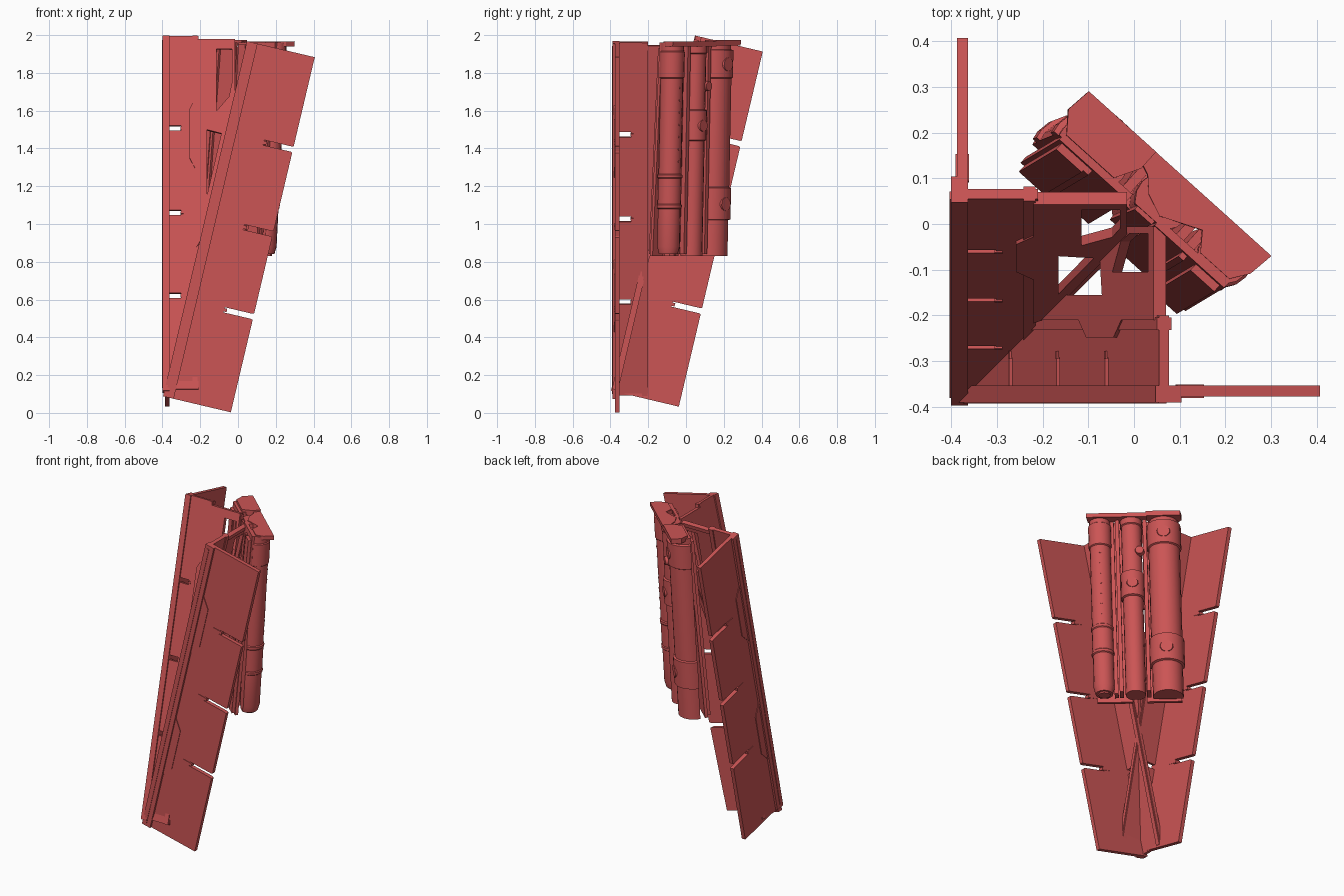
import bpy, bmesh, math
from mathutils import Matrix, Vector

if "Cube" in bpy.data.objects:
    bpy.data.objects.remove(bpy.data.objects["Cube"])

mat = bpy.data.materials.new("red_paint")
mat.diffuse_color = (0.6, 0.09, 0.09, 1)
mat.use_nodes = True
mat.node_tree.nodes["Principled BSDF"].inputs["Base Color"].default_value = mat.diffuse_color

# Folded panel frames: local axes are v (panel width), w (fold depth), u (length)
FRONT = Matrix(((.973, 0, .23, -.397), (0, 1, 0, -.39), (-.23, 0, .973, .088), (0, 0, 0, 1)))
SWAP = Matrix(((0, 1, 0, -.01), (1, 0, 0, 0), (0, 0, 1, .03), (0, 0, 0, 1)))
SIDES = (("front", FRONT), ("left", SWAP @ FRONT))


def pack_frame(lx, ly):
    """Local axes: lateral, outward, height; sheared so the ends stay level."""
    return Matrix(((.743, .669, lx, -1.96 * lx), (-.669, .743, ly, -1.96 * ly),
                   (0, 0, 1, 0), (0, 0, 0, 1)))


PACK = pack_frame(.05, .02)
BACKING = pack_frame(.075, .045)
SLOTS = (.52, .97, 1.43)


def finish(name, bm, frame, smooth=False):
    bm.transform(frame)
    bmesh.ops.recalc_face_normals(bm, faces=bm.faces[:])
    me = bpy.data.meshes.new(name)
    bm.to_mesh(me)
    bm.free()
    ob = bpy.data.objects.new(name, me)
    bpy.context.collection.objects.link(ob)
    me.materials.append(mat)
    if smooth:
        for p in me.polygons:
            p.use_smooth = True
        me.set_sharp_from_angle(angle=math.radians(32))
    return ob


def plate(name, frame, plane, lo, hi, outer, holes=()):
    """Extruded outline with holes; plane picks the two outline axes."""
    put = {"vu": lambda p, q: (p, lo, q), "wu": lambda p, q: (lo, p, q),
           "ao": lambda p, q: (p, q, lo)}[plane]
    axis = {"vu": (0, 1, 0), "wu": (1, 0, 0), "ao": (0, 0, 1)}[plane]
    bm = bmesh.new()
    for ring in (outer, *holes):
        vs = [bm.verts.new(put(*p)) for p in ring]
        for i, v in enumerate(vs):
            bm.edges.new((vs[i - 1], v))
    bmesh.ops.triangle_fill(bm, use_beauty=True, edges=bm.edges[:], normal=axis)
    res = bmesh.ops.extrude_face_region(bm, geom=bm.faces[:])
    top = [g for g in res["geom"] if isinstance(g, bmesh.types.BMVert)]
    bmesh.ops.translate(bm, verts=top, vec=Vector(axis) * (hi - lo))
    return finish(name, bm, frame)


def box(name, frame, x, y, z):
    bm = bmesh.new()
    bmesh.ops.create_cube(bm, size=1)
    for v in bm.verts:
        v.co = [r[0] if c < 0 else r[1] for c, r in zip(v.co, (x, y, z))]
    return finish(name, bm, frame)


def lathe(name, a, n, rings, sides=20, cut=.035):
    """Upright tube of (height, radius) rings, cut flat on the inner side."""
    bm = bmesh.new()
    loops = [[bm.verts.new((a + r * math.cos(t * math.tau / sides),
                            n + r * math.sin(t * math.tau / sides), z))
              for t in range(sides)] for z, r in rings]
    for lo, hi in zip(loops, loops[1:]):
        for i in range(sides):
            bm.faces.new((lo[i - 1], lo[i], hi[i], hi[i - 1]))
    bm.faces.new(loops[0])
    bm.faces.new(loops[-1])
    bmesh.ops.bisect_plane(bm, geom=bm.verts[:] + bm.edges[:] + bm.faces[:],
                           plane_co=(0, cut, 0), plane_no=(0, 1, 0), clear_inner=True)
    rim = [e for e in bm.edges if e.is_boundary]
    if rim:
        bmesh.ops.edgenet_fill(bm, edges=rim)
    return finish(name, bm, PACK, True)


def port(name, a, n, z, r, depth):
    """Round hatch facing outward."""
    bm = bmesh.new()
    bmesh.ops.create_cone(bm, cap_ends=True, segments=14, radius1=r, radius2=r * .85, depth=depth,
                          matrix=Matrix.Translation((a, n, z)) @ Matrix.Rotation(-math.pi / 2, 4, 'X'))
    return finish(name, bm, PACK, True)


def rect(x0, x1, y0, y1):
    return [(x0, y0), (x1, y0), (x1, y1), (x0, y1)]


for side, F in SIDES:
    # Broad wing with three slots open to its outer edge
    edge = [(0, 0), (.369, 0)]
    for s in SLOTS:
        edge += [(.369, s - .018), (.36, s - .014), (.21, s - .014),
                 (.21, s + .014), (.36, s + .014), (.369, s + .018)]
    edge += [(.369, 1.932), (0, 1.932)]
    plate(side + "_wing", F, "vu", .013, .037, edge)
    box(side + "_wing_spine", F, (0, .058), (0, .03), (0, 1.932))
    box(side + "_wing_spine_rib", F, (.012, .03), (-.003, .005), (.02, 1.91))
    for i, (u0, u1) in enumerate(((.36, .76), (1.2, 1.6))):
        plate(f"{side}_wing_doubler_{i}", F, "vu", .009, .018,
              [(.055, u0), (.105, u0 + .07), (.105, u1 - .07), (.055, u1)])
    # Slot rods
    for i, s in enumerate(SLOTS):
        box(f"{side}_slot_rod_{i}", F, (.165, .225), (.01, .039), (s - .009, s + .009))
        box(f"{side}_flange_rod_{i}", F, (.004, .034), (.095, .112), (s - .006, s + .006))

    # Folded flange with closed slots and a stiffened free edge
    plate(side + "_flange", F, "wu", .008, .03, rect(.002, .19, .01, 1.932),
          [rect(.035, .098, s - .014, s + .014) for s in SLOTS])
    box(side + "_flange_edge", F, (.003, .036), (.158, .185), (.01, 1.932))
    plate(side + "_flange_doubler", F, "wu", .0, .01,
          [(.188, 1.18), (.142, 1.27), (.142, 1.53), (.188, 1.62)])

    # Inner frame with two windows, trimmed where the two sides cross
    plate(side + "_inner_frame", F, "wu", .0, .022,
          [(.18, .78), (.21, .83), (.385, 1.61), (.385, 1.912), (.18, 1.912)],
          [[(.285, 1.52), (.352, 1.6), (.369, 1.68), (.369, 1.86), (.285, 1.86)],
           [(.235, 1.06), (.312, 1.4), (.235, 1.42)]])
    box(side + "_frame_top_bar", F, (.0, .028), (.18, .385), (1.888, 1.912))

# Three tanks
lathe("large_tank", -.17, .055, [(.83, .088), (1.02, .088), (1.025, .1), (1.19, .1), (1.195, .09),
                                 (1.77, .09), (1.775, .098), (1.92, .098), (1.925, .085), (1.96, .085)])
lathe("middle_tank", .015, .082, [(.83, .058), (1.44, .058), (1.445, .068), (1.6, .068), (1.605, .058),
                                  (1.9, .058), (1.905, .064), (1.96, .064)], 16)
lathe("small_tank", .195, .08, [(.84, .05), (.88, .06), (1.08, .06), (1.085, .066), (1.1, .066),
                                (1.105, .062), (1.24, .062), (1.245, .066), (1.26, .066), (1.265, .06),
                                (1.77, .06), (1.775, .066), (1.91, .066), (1.915, .06), (1.96, .06)], 16)
lathe("small_tank_nozzle", .195, .085, [(.83, .035), (.85, .035)], 8)

# Hatches and knobs on the tanks
port("large_tank_lower_hatch", -.17, .146, 1.105, .042, .02)
port("large_tank_upper_hatch", -.17, .144, 1.845, .042, .02)
port("middle_tank_hatch", .015, .142, 1.52, .036, .02)
port("middle_tank_knob", -.03, .13, 1.73, .028, .03)
for i in range(7):
    port(f"small_tank_stud_{i}", .195, .137, 1.33 + i * .065, .006, .01)

# Rails between the tanks
for i, (a, n) in enumerate(((-.062, .085), (.095, .08), (.125, .06))):
    box(f"tank_rail_{i}", PACK, (a - .011, a + .011), (.035, n + .03), (.84, 1.94))

# Backing plates, their inner boxes and the centre post
for name, a0, a1, b0, b1 in (("left", -.245, -.045, -.235, -.16), ("right", .035, .24, .16, .23)):
    box(name + "_backing_plate", BACKING, (a0, a1), (.028, .046), (.83, 1.96))
    box(name + "_backing_box", BACKING, (b0, b1), (.01, .03), (.84, 1.93))
    box(name + "_backing_rib", BACKING, (a0 + .085, a0 + .1), (.015, .03), (.86, 1.93))
box("centre_post", PACK, (-.02, .03), (.025, .06), (.86, 1.95))

# Top caps over the tanks
plate("large_tank_cap", PACK, "ao", 1.945, 1.975,
      [(-.268, .149), (-.275, .09), (-.24, .045), (-.1, .045), (-.07, .1), (-.07, .149)])
plate("small_tank_cap", PACK, "ao", 1.94, 1.965,
      [(.27, .149), (.262, .09), (.235, .05), (.15, .05), (.12, .09), (.03, .05),
       (-.02, .07), (-.05, .1), (-.075, .11), (-.075, .149)])
